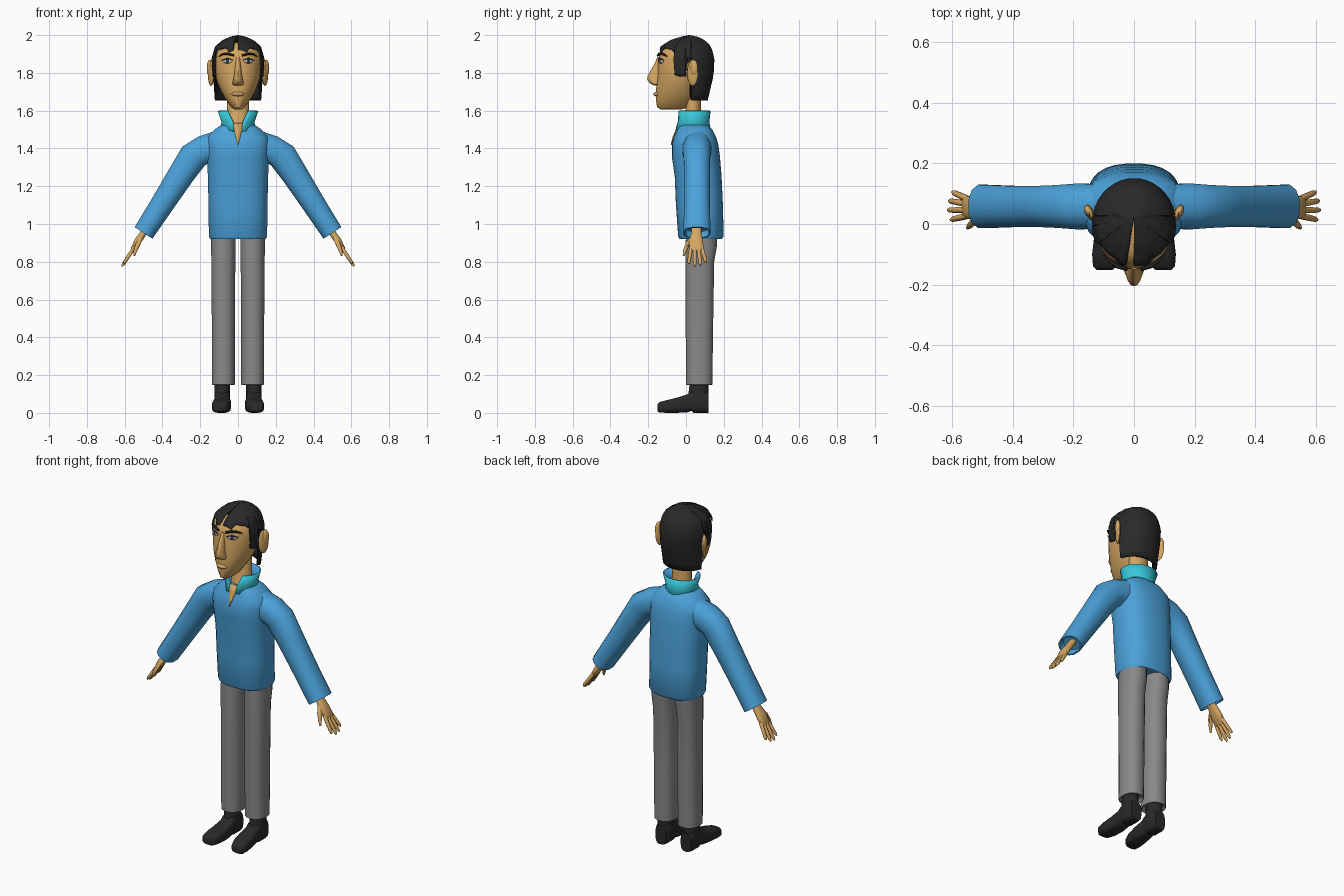
import bpy, bmesh, math
from mathutils import Vector as V

if "Cube" in bpy.data.objects:
    bpy.data.objects.remove(bpy.data.objects["Cube"])

def material(name, rgb):
    m = bpy.data.materials.new(name)
    m.diffuse_color = (*rgb, 1)
    m.use_nodes = True
    m.node_tree.nodes["Principled BSDF"].inputs["Base Color"].default_value = m.diffuse_color
    return m

SKIN = material("skin", (0.66, 0.38, 0.12))
LIP = material("lip", (0.62, 0.36, 0.16))
BLACK = material("black", (0.022, 0.022, 0.022))
BLUE = material("jacket blue", (0.07, 0.36, 0.70))
CYAN = material("lining cyan", (0.04, 0.58, 0.70))
GREY = material("trouser grey", (0.25, 0.25, 0.25))
WHITE = material("eye white", (0.55, 0.55, 0.55))
IRIS = material("iris dark", (0.03, 0.045, 0.06))

def finish(bm, name, mats, mirror=False, angle=45):
    bmesh.ops.recalc_face_normals(bm, faces=bm.faces)
    me = bpy.data.meshes.new(name)
    bm.to_mesh(me)
    bm.free()
    ob = bpy.data.objects.new(name, me)
    bpy.context.collection.objects.link(ob)
    for m in mats:
        me.materials.append(m)
    bpy.ops.object.select_all(action='DESELECT')
    ob.select_set(True)
    bpy.context.view_layer.objects.active = ob
    bpy.ops.object.shade_smooth_by_angle(angle=math.radians(angle))
    if mirror:
        ob.modifiers.new("mirror", 'MIRROR').use_mirror_merge = False
    return ob

def loft(name, rings, mat, n=20, power=2.0, mirror=False, angle=45):
    """Skin superellipse rings given as (centre, half axis u, half axis v)."""
    bm = bmesh.new()
    f = lambda t: math.copysign(abs(t) ** (2 / power), t)
    loops = []
    for c, u, v in rings:
        angs = [2 * math.pi * (i + .5) / n for i in range(n)]
        loops.append([bm.verts.new(V(c) + V(u) * f(math.cos(a)) + V(v) * f(math.sin(a))) for a in angs])
    for a, b in zip(loops, loops[1:]):
        for i in range(n):
            bm.faces.new((a[i], a[(i + 1) % n], b[(i + 1) % n], b[i]))
    bm.faces.new(loops[0])
    bm.faces.new(loops[-1])
    return finish(bm, name, [mat], mirror, angle)

def zloft(name, rows, mat, x=0, **kw):
    """Rows are (z, half width, front y, back y)."""
    return loft(name, [((x, (f + b) / 2, z), (w, 0, 0), (0, (b - f) / 2, 0)) for z, w, f, b in rows], mat, **kw)

def tube(name, pts, mat, n=8, mirror=True, flat=1.0):
    """Tapered tube through (x, y, z, radius); flat scales the cross axis."""
    rings = []
    for i, p in enumerate(pts):
        d = V(pts[min(i + 1, len(pts) - 1)][:3]) - V(pts[max(i - 1, 0)][:3])
        u = d.cross(V((0, 1, 0))).normalized()
        v = d.cross(u).normalized()
        rings.append((p[:3], u * p[3], v * p[3] * flat))
    return loft(name, rings, mat, n=n, mirror=mirror)

def ball(name, centre, radii, mat, turn=0, mirror=True):
    bm = bmesh.new()
    bmesh.ops.create_uvsphere(bm, u_segments=16, v_segments=10, radius=1)
    ca, sa = math.cos(math.radians(turn)), math.sin(math.radians(turn))
    for v in bm.verts:
        x, y, z = (a * b for a, b in zip(v.co, radii))
        v.co = V(centre) + V((x * ca - y * sa, x * sa + y * ca, z))
    return finish(bm, name, [mat], mirror)

def sheet(name, columns, mats, thick):
    bm = bmesh.new()
    cols = [[bm.verts.new(p) for p in c] for c in columns]
    for a, b in zip(cols, cols[1:]):
        for j in range(len(a) - 1):
            bm.faces.new((a[j], b[j], b[j + 1], a[j + 1]))
    ob = finish(bm, name, mats)
    s = ob.modifiers.new("thickness", 'SOLIDIFY')
    s.thickness, s.offset = thick, -1
    s.material_offset = len(mats) - 1
    return ob

# Head and neck
zloft("head", [(1.605, .018, -.13, -.03), (1.618, .036, -.154, .02), (1.66, .066, -.160, .05),
               (1.70, .089, -.160, .08), (1.75, .110, -.156, .10), (1.80, .123, -.150, .12),
               (1.87, .127, -.148, .13), (1.92, .117, -.137, .12), (1.96, .08, -.09, .09)], SKIN, n=28)
zloft("neck", [(1.42, .05, -.04, .09), (1.50, .06, -.035, .09), (1.56, .058, -.005, .08),
               (1.70, .058, 0, .078)], SKIN)

# Hair: shell whose lower edge depends on the angle round the head
PROFILE = [(1.65, .125, -.10, .115), (1.79, .135, -.145, .148), (1.875, .14, -.155, .152),
           (1.94, .122, -.135, .135), (1.975, .08, -.08, .10), (1.992, .04, -.025, .06), (2.0, .002, .015, .02)]
def hair_point(z, phi):
    for a, b in zip(PROFILE, PROFILE[1:]):
        if z <= b[0]:
            break
    t = (z - a[0]) / (b[0] - a[0])
    _, w, f, k = (p + (q - p) * t for p, q in zip(a, b))
    return (w * math.sin(phi), (f + k) / 2 - (k - f) / 2 * math.cos(phi), z)

edge = [(0, 1.925), (12, 1.92), (22, 1.91), (32, 1.94), (45, 1.93), (55, 1.925), (64, 1.91), (65, 1.79), (76, 1.78),
        (88, 1.78), (89, 1.88), (101, 1.88), (102, 1.655)] + [(a, 1.655) for a in range(112, 181, 10)]
full = edge + [(360 - a, z) for a, z in reversed(edge[1:])]
sheet("hair", [[hair_point(zb + (2.0 - zb) * math.sin(j / 14 * math.pi / 2), math.radians(a))
                for j in range(15)] for a, zb in full], [BLACK], .018)

# Face details
zloft("nose", [(1.885, .012, -.150, -.11), (1.84, .015, -.172, -.11), (1.785, .021, -.203, -.11),
               (1.765, .026, -.206, -.11), (1.742, .031, -.188, -.12), (1.733, .022, -.168, -.12)], SKIN, n=14)
ball("lips", (0, -.152, 1.688), (.034, .020, .013), LIP, mirror=False)
ball("eye", (.055, -.131, 1.862), (.027, .008, .013), WHITE, 28)
ball("iris", (.055, -.135, 1.862), (.012, .006, .012), IRIS, 28)
tube("eyelid", [(.028, -.147, 1.868, .002), (.055, -.139, 1.877, .004), (.086, -.118, 1.867, .002)], BLACK, 6)
tube("eyebrow", [(.022, -.150, 1.892, .006), (.055, -.139, 1.902, .008), (.08, -.122, 1.900, .006),
                 (.10, -.101, 1.888, .003)], BLACK, 6)
ball("ear", (.143, .035, 1.80), (.012, .032, .07), SKIN, -25)
ball("ear_rim", (.150, .042, 1.825), (.014, .022, .045), SKIN, -25)

# Jacket body, with the skin visible in the open neckline
zloft("jacket_body", [(.945, .12, -.01, .17), (.92, .148, -.035, .19), (.935, .155, -.042, .20), (1.1, .157, -.054, .196),
                      (1.25, .160, -.060, .189), (1.36, .166, -.076, .180), (1.42, .17, -.076, .172),
                      (1.46, .165, -.065, .160), (1.50, .125, -.048, .140), (1.53, .08, -.035, .11)],
      BLUE, n=28, power=2.5)
neckline = [(1.535, .036, -.041), (1.50, .022, -.054), (1.46, .011, -.071), (1.42, .001, -.081)]
sheet("open_neckline", [[(s * w, y, z) for z, w, y in neckline] for s in (-1, 0, 1)], [SKIN], .006)

# Stand-up collar, open at the front, with a cyan lining
collar = [(1.49, 12, .088, -.052, .125), (1.54, 17, .080, -.040, .116), (1.60, 31, .100, -.043, .122)]
columns = []
for i in range(25):
    col = []
    for z, gap, w, f, b in collar:
        a = math.radians(gap + (360 - 2 * gap) * i / 24)
        col.append((w * math.sin(a), (f + b) / 2 - (b - f) / 2 * math.cos(a), z))
    columns.append(col)
sheet("collar", columns, [BLUE, CYAN], .008)

# Sleeves: (x, z, tilt, half height, half depth), ending in a recessed cuff
arm = [(.08, 1.41, 0, .10, .075), (.18, 1.393, 25, .078, .078), (.235, 1.36, 50, .080, .073),
       (.30, 1.263, 57, .072, .070), (.40, 1.107, 57, .064, .070), (.50, .953, 57, .058, .074),
       (.50, .953, 57, .050, .066), (.48, .983, 57, .046, .060)]
rings = []
for x, z, tilt, h, d in arm:
    t = math.radians(tilt)
    rings.append(((x, .058, z), (math.sin(t) * h, 0, math.cos(t) * h), (0, d, 0)))
loft("sleeve", rings, BLUE, n=12, power=2.3, mirror=True)

# Hands
palm = [(.475, .99, .018, .026, .055), (.505, .945, .018, .028, .055), (.53, .91, .019, .038, .052),
        (.555, .868, .014, .038, .056), (.562, .856, .008, .034, .056)]
loft("palm", [((x, y, z), (.85 * t, 0, .53 * t), (0, w, 0)) for x, z, t, w, y in palm],
     SKIN, n=12, power=2.5, mirror=True)
for i, (y0, y1, ln) in enumerate([(.027, .014, .9), (.046, .046, 1.05), (.066, .077, 1.0), (.083, .106, .82)]):
    tube(f"finger_{i + 1}", [(.55 + .062 * ln * t, y0 + (y1 - y0) * t, .875 - .095 * ln * t, r)
                             for t, r in ((0, .011), (.5, .0105), (.88, .009), (1, .004))], SKIN)
tube("thumb", [(.515, .035, .925, .014), (.53, .008, .892, .013), (.543, -.006, .858, .010),
               (.55, -.013, .832, .005)], SKIN)

# Trousers
zloft("trouser_leg", [(.17, .05, .02, .125), (.148, .058, .005, .135), (.15, .061, 0, .14), (.5, .062, -.003, .145),
                      (.8, .064, -.004, .150), (.88, .066, -.004, .164), (.96, .066, 0, .165)],
      GREY, x=.0775, mirror=True, power=2.3)

# Shoes: foot lofted front to back, plus ankle shaft
foot = [(-.152, .097, .026, .008, .045), (-.14, .096, .040, .001, .058), (-.10, .090, .049, 0, .068),
        (-.04, .084, .048, 0, .083), (.01, .083, .042, .003, .100), (.03, .083, .041, .010, .12),
        (.04, .083, .042, 0, .12), (.10, .083, .042, 0, .12), (.12, .083, .034, 0, .11)]
loft("shoe_foot", [((x, y, (a + b) / 2), (w, 0, 0), (0, 0, (b - a) / 2)) for y, x, w, a, b in foot],
     BLACK, n=16, power=3.2, mirror=True)
zloft("shoe_ankle", [(.05, .042, .0, .12), (.10, .041, .012, .12), (.17, .041, .02, .118)],
      BLACK, x=.084, mirror=True)
